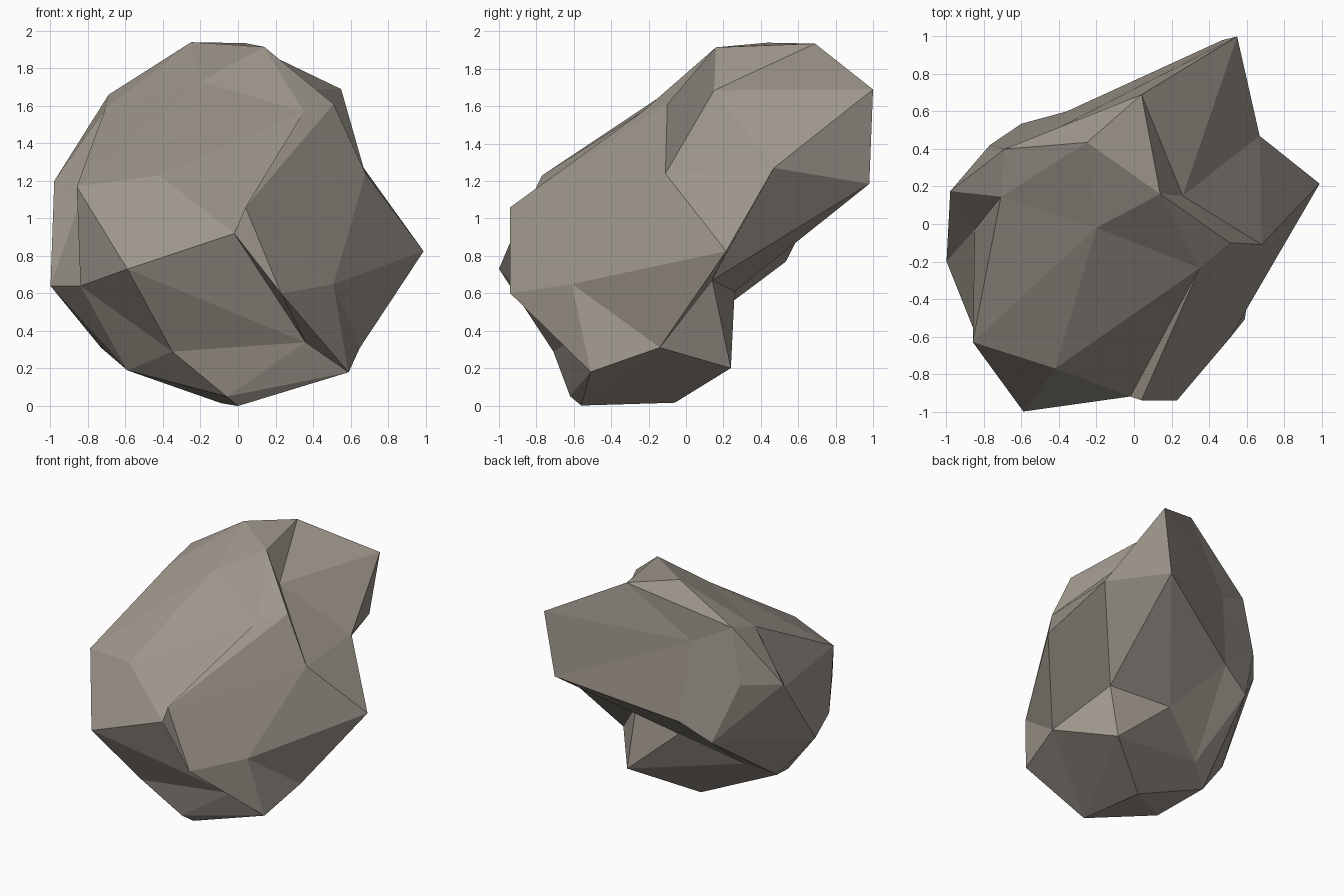
import bpy, bmesh

# Faceted boulder: a once-subdivided icosahedron, listed ring by ring
right_tip = (0.99, 0.215, 0.825)
left_tip = (-0.85, -0.03, 1.07)
# base corners around the right tip and around the left tip
upper = [(0.55, 1.0, 1.69), (0.51, -0.10, 1.61), (0.23, -0.94, 0.60),
         (0.0, -0.56, 0.0), (-0.12, 0.26, 0.61)]
lower = [(-0.25, 0.435, 1.94), (-0.42, -0.77, 1.23), (-0.35, -0.71, 0.29),
         (-0.73, -0.10, 0.31), (-0.77, 0.42, 1.23)]
# displaced edge midpoints
tip_mid = [(0.67, 0.47, 1.27), (0.68, -0.11, 1.24), (0.51, -0.61, 0.65),
           (0.65, -0.14, 0.31), (0.34, 0.14, 0.67)]
upper_mid = [(0.26, 0.15, 1.685), (0.04, -0.94, 1.06), (0.59, -0.51, 0.18),
             (0.35, 0.24, 0.20), (0.47, 0.98, 1.185)]
down_mid = [(0.04, 0.69, 1.935), (0.35, -0.235, 1.57), (0.36, -0.62, 0.34),
            (-0.09, -0.06, 0.015), (-0.36, 0.60, 0.90)]
cross_mid = [(0.14, 0.16, 1.915), (-0.02, -0.92, 0.92), (-0.06, -0.62, 0.05),
             (-0.54, 0.04, 0.40), (-0.41, 0.51, 1.52)]
lower_mid = [(-0.20, -0.02, 1.73), (-0.59, -1.0, 0.73), (-0.59, -0.44, 0.19),
             (-0.60, 0.535, 0.77), (-0.69, 0.40, 1.66)]
base_mid = [(-0.71, 0.145, 1.58), (-0.86, -0.63, 1.17), (-0.84, -0.60, 0.64),
            (-1.0, -0.20, 0.64), (-0.98, 0.175, 1.20)]

bm = bmesh.new()


def ring(points):
    return [bm.verts.new(p) for p in points]


top, bottom = ring([right_tip, left_tip])
U, L, TM, UM, DM, CM, LM, BM = [ring(r) for r in (
    upper, lower, tip_mid, upper_mid, down_mid, cross_mid, lower_mid, base_mid)]


def split_triangle(a, b, c, ab, bc, ca):
    for tri in ((a, ab, ca), (ab, b, bc), (ca, bc, c), (ab, bc, ca)):
        bm.faces.new(tri)


# Four large triangles per fifth of the stone, each cut into four facets
for i in range(5):
    j = (i + 1) % 5
    split_triangle(top, U[i], U[j], TM[i], UM[i], TM[j])
    split_triangle(U[i], L[i], U[j], DM[i], CM[i], UM[i])
    split_triangle(U[j], L[i], L[j], CM[i], LM[i], DM[j])
    split_triangle(L[i], bottom, L[j], BM[i], BM[j], LM[i])

bmesh.ops.recalc_face_normals(bm, faces=bm.faces[:])
mesh = bpy.data.meshes.new("boulder")
bm.to_mesh(mesh)
bm.free()

# Warm grey stone
stone = bpy.data.materials.new("warm_grey_stone")
stone.diffuse_color = (0.34, 0.305, 0.262, 1.0)
mesh.materials.append(stone)

boulder = bpy.data.objects.new("boulder", mesh)
bpy.context.collection.objects.link(boulder)
